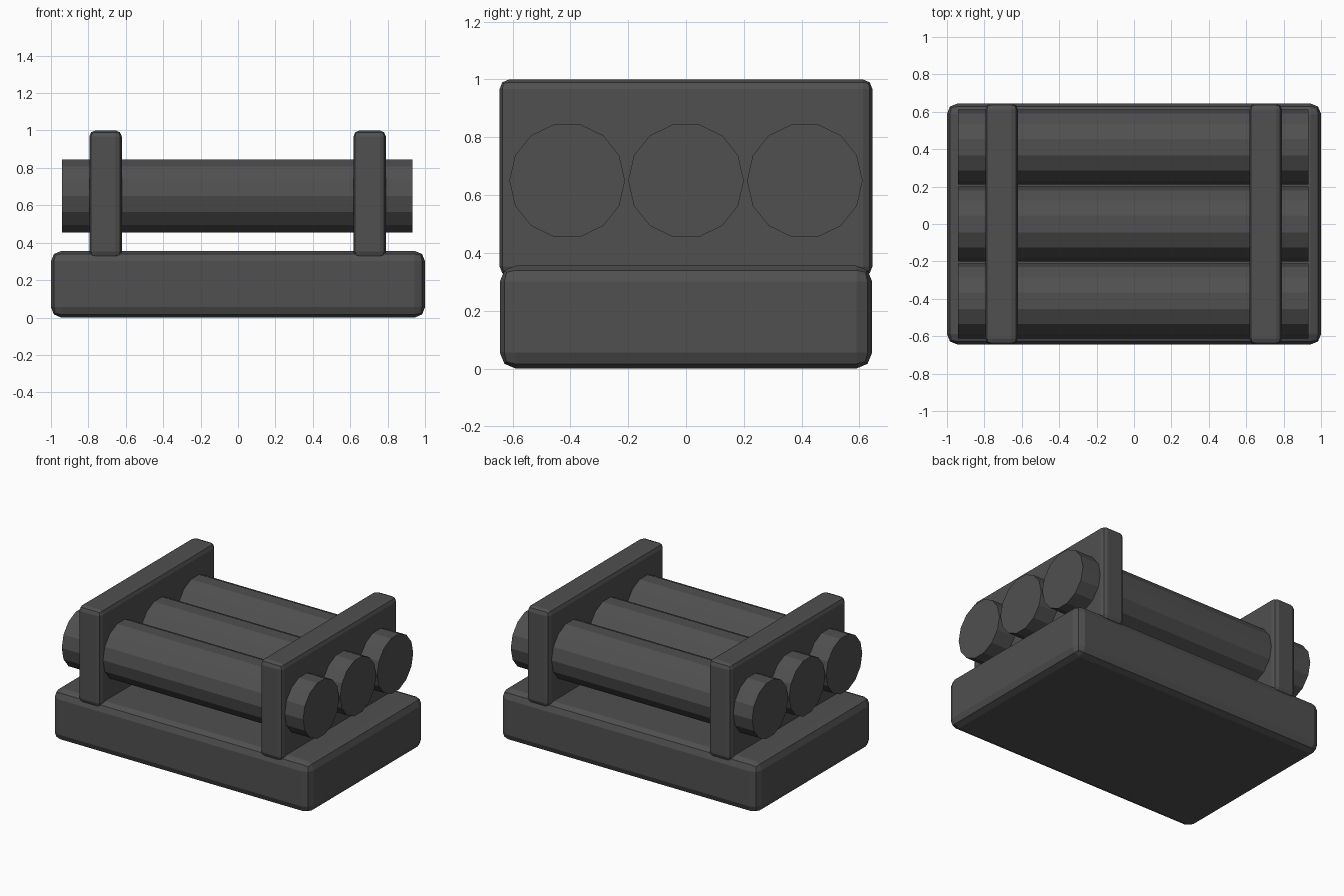
import bpy
import math

default = bpy.data.objects.get("Cube")
if default:
    bpy.data.objects.remove(default, do_unlink=True)

dark_grey = bpy.data.materials.new("dark grey")
dark_grey.use_nodes = True
colour = (0.08, 0.08, 0.08, 1)
dark_grey.diffuse_color = colour
dark_grey.node_tree.nodes["Principled BSDF"].inputs["Base Color"].default_value = colour


def bevelled_box(name, centre, size, bevel):
    bpy.ops.mesh.primitive_cube_add(size=1, location=centre)
    box = bpy.context.object
    box.name = name
    box.scale = size
    bpy.ops.object.transform_apply(location=False, rotation=False, scale=True)
    mod = box.modifiers.new("soft edges", "BEVEL")
    mod.width = bevel
    mod.segments = 2
    box.data.materials.append(dark_grey)


def rod(name, y):
    # Fourteen flat sides, with a flat on top and corners at front and back
    bpy.ops.mesh.primitive_cylinder_add(
        vertices=14, radius=0.2, depth=1.875, location=(-0.004, y, 0.65),
        rotation=(0, math.pi / 2, 0))
    bar = bpy.context.object
    bar.name = name
    bar.data.materials.append(dark_grey)


# Base slab
bevelled_box("base", (0, 0, 0.178), (2, 1.288, 0.356), 0.055)

# Upright plates that hold the rods
for side, x in (("right", -0.708), ("left", 0.704)):
    bevelled_box(side + "_support", (x, 0, 0.66), (0.174, 1.29, 0.68), 0.033)

# Three parallel rods
for place, y in (("front", -0.411), ("middle", 0), ("back", 0.411)):
    rod(place + "_rod", y)
